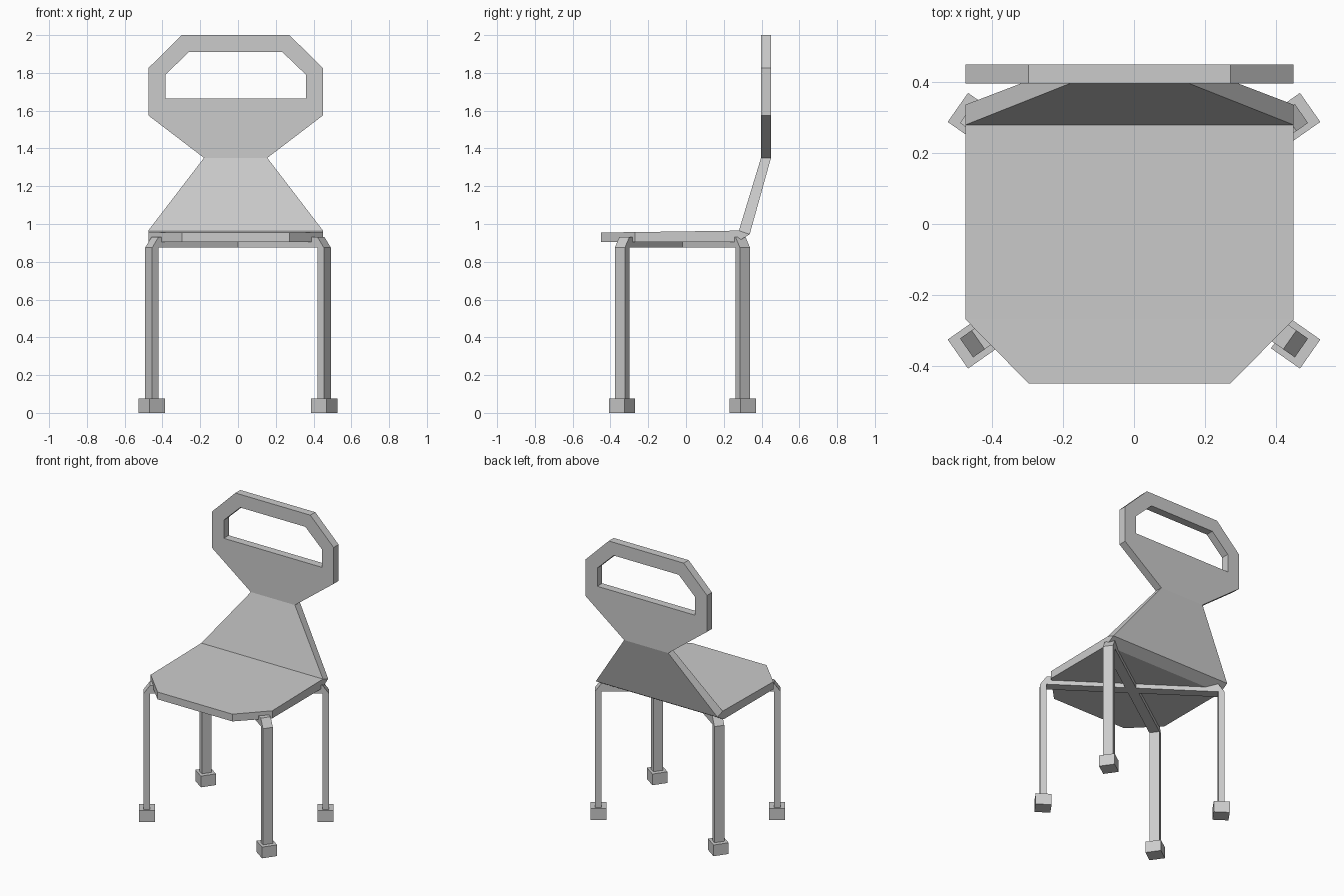
import bpy, bmesh, math
from mathutils import Matrix, Vector

if "Cube" in bpy.data.objects:
    bpy.data.objects.remove(bpy.data.objects["Cube"])

CX = -0.0125  # seat and back sit slightly left of the leg frame


def make_object(name, bm):
    bmesh.ops.remove_doubles(bm, verts=bm.verts, dist=1e-5)
    bmesh.ops.recalc_face_normals(bm, faces=bm.faces)
    me = bpy.data.meshes.new(name)
    bm.to_mesh(me)
    bm.free()
    ob = bpy.data.objects.new(name, me)
    bpy.context.collection.objects.link(ob)
    return ob


def loft(name, rings, caps=True):
    """Skin a row of four-point rings."""
    bm = bmesh.new()
    loops = [[bm.verts.new(p) for p in r] for r in rings]
    for a, b in zip(loops, loops[1:]):
        for i in range(4):
            j = (i + 1) % 4
            bm.faces.new((a[i], a[j], b[j], b[i]))
    if caps:
        bm.faces.new(loops[0])
        bm.faces.new(loops[-1])
    bmesh.ops.dissolve_degenerate(bm, dist=1e-5, edges=bm.edges)
    return make_object(name, bm)


def section(w, upper, lower):
    return [(CX - w, *upper), (CX + w, *upper), (CX + w, *lower), (CX - w, *lower)]


# Seat shell that bends up into the tapered back and the solid back panel
loft("seat_and_back", [section(*s) for s in (
    (0.285, (-0.45, 0.955), (-0.45, 0.905)),
    (0.4625, (-0.27, 0.957), (-0.27, 0.905)),
    (0.4625, (0.28, 0.965), (0.27, 0.905)),
    (0.4625, (0.28, 0.965), (0.337, 0.945)),
    (0.1675, (0.397, 1.35), (0.45, 1.35)),
    (0.4625, (0.396, 1.575), (0.45, 1.575)),
    (0.4625, (0.396, 1.665), (0.45, 1.665)),
)])

# Open handle frame above the panel
half = [((0.4625, 1.665), (0.3725, 1.665)),
        ((0.4625, 1.825), (0.3725, 1.79)),
        ((0.285, 2.0), (0.2475, 1.91))]
path = half + [((-o[0], o[1]), (-i[0], i[1])) for o, i in reversed(half)]
loft("handle_frame", [[(CX + o[0], 0.396, o[1]), (CX + o[0], 0.45, o[1]),
                       (CX + i[0], 0.45, i[1]), (CX + i[0], 0.396, i[1])]
                      for o, i in path], caps=False)

# Two crossed leg frames, each a bent bar on the seat diagonal, with block feet
R, TILT, CENTRE = 0.557, math.radians(35), Vector((0, -0.019, 0))
side = [(R - 0.02, 0.06), (R + 0.02, 0.06), (R + 0.02, 0.875),
        (R - 0.02, 0.93), (R - 0.02, 0.875)]
for label, angle in (("a", TILT), ("b", math.pi - TILT)):
    place = Matrix.Translation(CENTRE) @ Matrix.Rotation(angle, 4, 'Z')
    inner, foot, knee, top, under = side
    pairs = [(foot, inner), (knee, under), (top, under)]
    pairs += [((-o[0], o[1]), (-i[0], i[1])) for o, i in reversed(pairs)]
    frame = loft("leg_frame_" + label, [
        [(o[0], -0.0325, o[1]), (o[0], 0.0325, o[1]),
         (i[0], 0.0325, i[1]), (i[0], -0.0325, i[1])] for o, i in pairs])
    frame.matrix_world = place
    for end, s in (("front" if label == "b" else "back", 1),
                   ("back" if label == "b" else "front", -1)):
        bm = bmesh.new()
        bmesh.ops.create_cube(bm, size=1)
        bmesh.ops.scale(bm, vec=(0.1, 0.1, 0.077), verts=bm.verts)
        bmesh.ops.translate(bm, vec=(s * R, 0, 0.0385), verts=bm.verts)
        make_object(f"{end}_foot_{label}", bm).matrix_world = place
